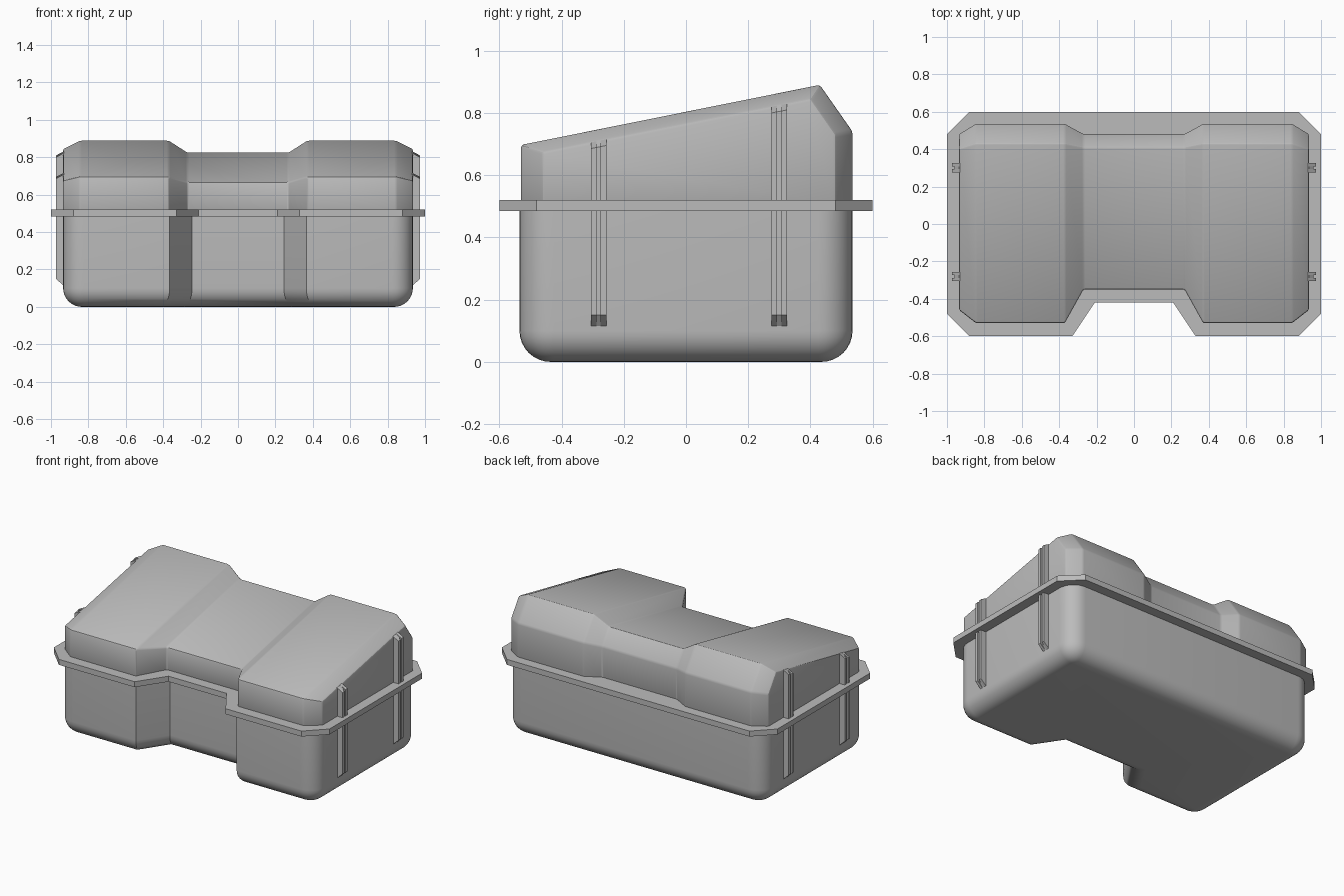
import bpy, bmesh
from math import sin, cos, pi, radians

cube = bpy.data.objects.get("Cube")
if cube:
    bpy.data.objects.remove(cube, do_unlink=True)

GREY = 0.5
mat = bpy.data.materials.new("neutral grey")
mat.use_nodes = True
mat.diffuse_color = (GREY, GREY, GREY, 1)
mat.node_tree.nodes["Principled BSDF"].inputs["Base Color"].default_value = (GREY, GREY, GREY, 1)


def finish(name, bm, smooth=None):
    bmesh.ops.recalc_face_normals(bm, faces=bm.faces)
    mesh = bpy.data.meshes.new(name)
    bm.to_mesh(mesh)
    bm.free()
    mesh.materials.append(mat)
    obj = bpy.data.objects.new(name, mesh)
    bpy.context.collection.objects.link(obj)
    if smooth:
        bpy.ops.object.select_all(action='DESELECT')
        obj.select_set(True)
        bpy.context.view_layer.objects.active = obj
        bpy.ops.object.shade_smooth_by_angle(angle=radians(smooth))
    return obj


def loft(bm, rings):
    """Join closed rings of points and cap both ends."""
    loops = [[bm.verts.new(p) for p in ring] for ring in rings]
    n = len(loops[0])
    for a, b in zip(loops, loops[1:]):
        for i in range(n):
            j = (i + 1) % n
            bm.faces.new((a[i], a[j], b[j], b[i]))
    bm.faces.new(loops[0])
    bm.faces.new(loops[-1])


def mirrored(half):
    """Complete a right-hand outline (front to back) with its left half."""
    return half + [(-x, y) for x, y in reversed(half)]


# Lower tub: notched front, round corners and rounded floor edge
W, D, CORNER, FLOOR = 0.935, 0.535, 0.11, 0.1


def tub_outline(d):
    half = [(0.245 + 0.535 * d, -0.355 + d), (0.365 + 0.535 * d, -D + d)]
    for side, start in ((-1, -pi / 2), (1, 0)):
        for k in range(9):
            a = start + k * pi / 16
            half.append((W - CORNER + (CORNER - d) * cos(a),
                         side * (D - CORNER) + (CORNER - d) * sin(a)))
    return mirrored(half)


bm = bmesh.new()
levels = [(0, 0.5)]
for k in range(9):
    a = k * pi / 16
    levels.append((FLOOR * (1 - cos(a)), FLOOR * (1 - sin(a))))
loft(bm, [[(x, y, z) for x, y in tub_outline(d)] for d, z in levels])
finish("lower_tub", bm, 35)

# Flat rim between tub and lid
rim = mirrored([(0.21, -0.42), (0.33, -0.6), (0.88, -0.6),
                (1, -0.48), (1, 0.48), (0.88, 0.6)])
bm = bmesh.new()
loft(bm, [[(x, y, z) for x, y in rim] for z in (0.484, 0.52)])
finish("rim", bm)

# Sloped lid: one side section per column, lofted across the width
# column: x, front y, front z, ridge y, ridge z, back y, back z
columns = [(0.935, -0.46, 0.675, 0.40, 0.845, 0.48, 0.73),
           (0.845, -0.53, 0.697, 0.43, 0.89, 0.535, 0.74),
           (0.37, -0.53, 0.697, 0.43, 0.89, 0.535, 0.74),
           (0.27, -0.35, 0.667, 0.41, 0.826, 0.48, 0.72)]
columns += [(-c[0],) + c[1:] for c in reversed(columns)]
bm = bmesh.new()
loft(bm, [[(x, fy, 0.5), (x, fy, fz), (x, ry, rz), (x, by, bz), (x, by, 0.5)]
          for x, fy, fz, ry, rz, by, bz in columns])
bmesh.ops.recalc_face_normals(bm, faces=bm.faces)
edges = [e for e in bm.edges if abs(e.calc_face_angle(0)) > radians(15)]
bmesh.ops.bevel(bm, geom=edges, offset=0.009, segments=2, profile=0.5,
                affect='EDGES', clamp_overlap=True)
finish("lid", bm, 25)


# Grooved upright straps on both ends, their tops following the lid slope
def strap_section(side, y, out):
    top = 0.675 + 0.197 * (y + 0.46)
    pts = [(0.92, 0.115), (0.935, 0.115), (out, 0.15),
           (out, top - 0.02), (0.935, top), (0.92, top)]
    return [(side * x, y, z) for x, z in pts]


for side, side_name in ((1, "left"), (-1, "right")):
    for y, place in ((-0.281, "front"), (0.3, "back")):
        bm = bmesh.new()
        for y0, y1, out in ((-0.025, -0.007, 0.973), (-0.007, 0.007, 0.96),
                            (0.007, 0.025, 0.973)):
            loft(bm, [strap_section(side, y + y0, out),
                      strap_section(side, y + y1, out)])
        finish(f"{place}_{side_name}_strap", bm)
